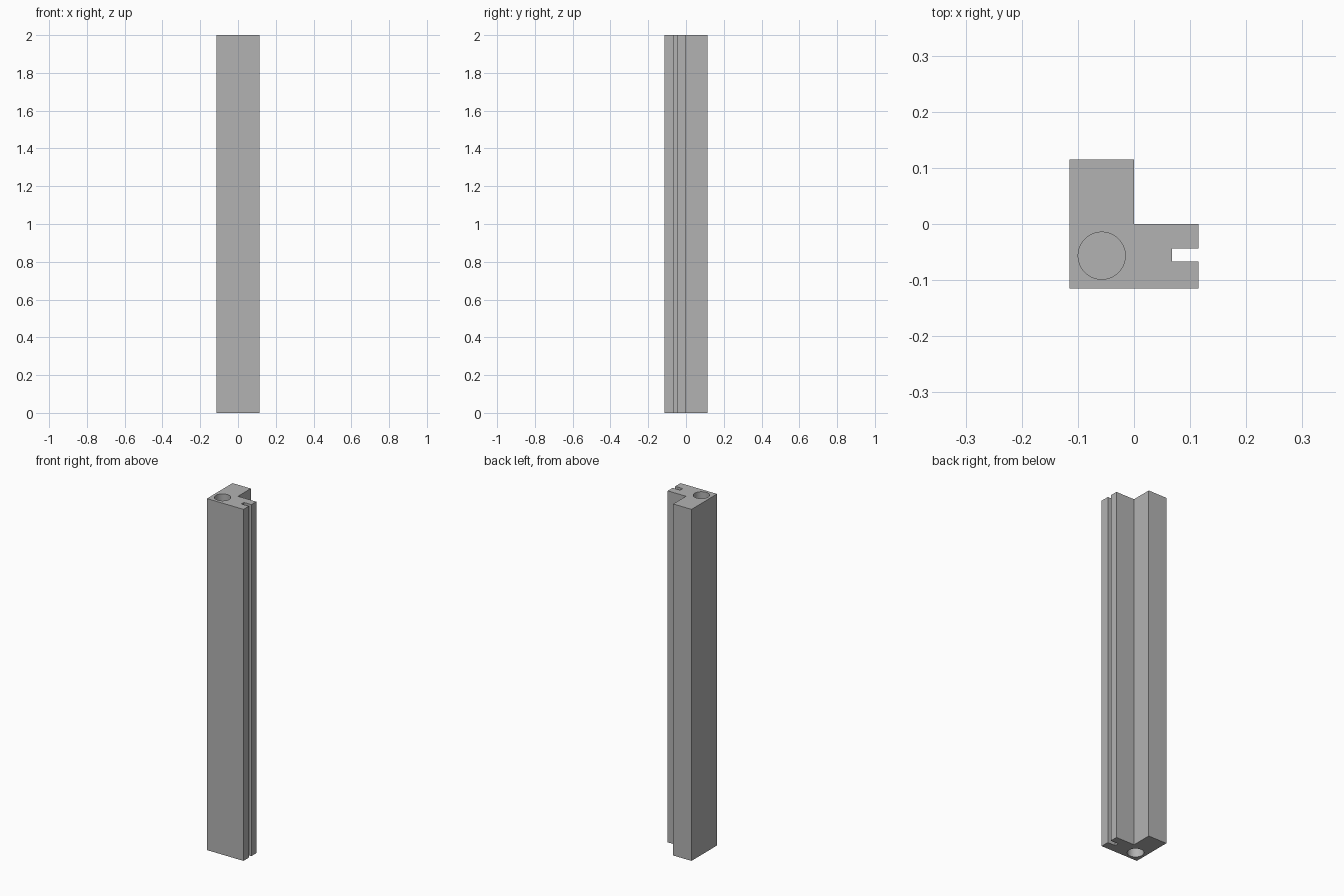
import bpy
import bmesh

HALF = 0.115
HEIGHT = 2.0
BORE_DEPTH = 0.2

default = bpy.data.objects.get("Cube")
if default:
    bpy.data.objects.remove(default, do_unlink=True)

# One plain grey for the whole part
grey = bpy.data.materials.new("plain grey")
grey.use_nodes = True
colour = (0.45, 0.45, 0.45, 1)
grey.diffuse_color = colour
grey.node_tree.nodes["Principled BSDF"].inputs["Base Color"].default_value = colour

# L-shaped section with a slot in the end of the side leg
section = [
    (-HALF, -HALF), (HALF, -HALF),
    (HALF, -0.067), (0.068, -0.067), (0.068, -0.044), (HALF, -0.044),
    (HALF, 0), (0, 0), (0, HALF), (-HALF, HALF),
]
bm = bmesh.new()
base = bm.faces.new([bm.verts.new((x, y, 0)) for x, y in section])
top = bmesh.ops.extrude_face_region(bm, geom=[base])["geom"]
bmesh.ops.translate(bm, vec=(0, 0, HEIGHT),
                    verts=[v for v in top if isinstance(v, bmesh.types.BMVert)])
bmesh.ops.recalc_face_normals(bm, faces=bm.faces)
mesh = bpy.data.meshes.new("corner_post")
bm.to_mesh(mesh)
bm.free()
mesh.materials.append(grey)
post = bpy.data.objects.new("corner_post", mesh)
bpy.context.collection.objects.link(post)


# Blind round bore in each end of the post
def cut_bore(name, z):
    bpy.ops.mesh.primitive_cylinder_add(
        vertices=64, radius=0.042, depth=2 * BORE_DEPTH, location=(-0.0575, -0.0565, z))
    cutter = bpy.context.object
    cutter.name = name
    cutter.hide_render = True
    cutter.data.materials.append(grey)
    bpy.ops.object.select_all(action="DESELECT")
    post.select_set(True)
    bpy.context.view_layer.objects.active = post
    mod = post.modifiers.new(name, "BOOLEAN")
    mod.operation = "DIFFERENCE"
    mod.solver = "EXACT"
    mod.object = cutter
    bpy.ops.object.modifier_apply(modifier=mod.name)
    bpy.data.objects.remove(cutter, do_unlink=True)


cut_bore("top_bore", HEIGHT)
cut_bore("bottom_bore", 0)

bpy.ops.object.shade_smooth_by_angle()
